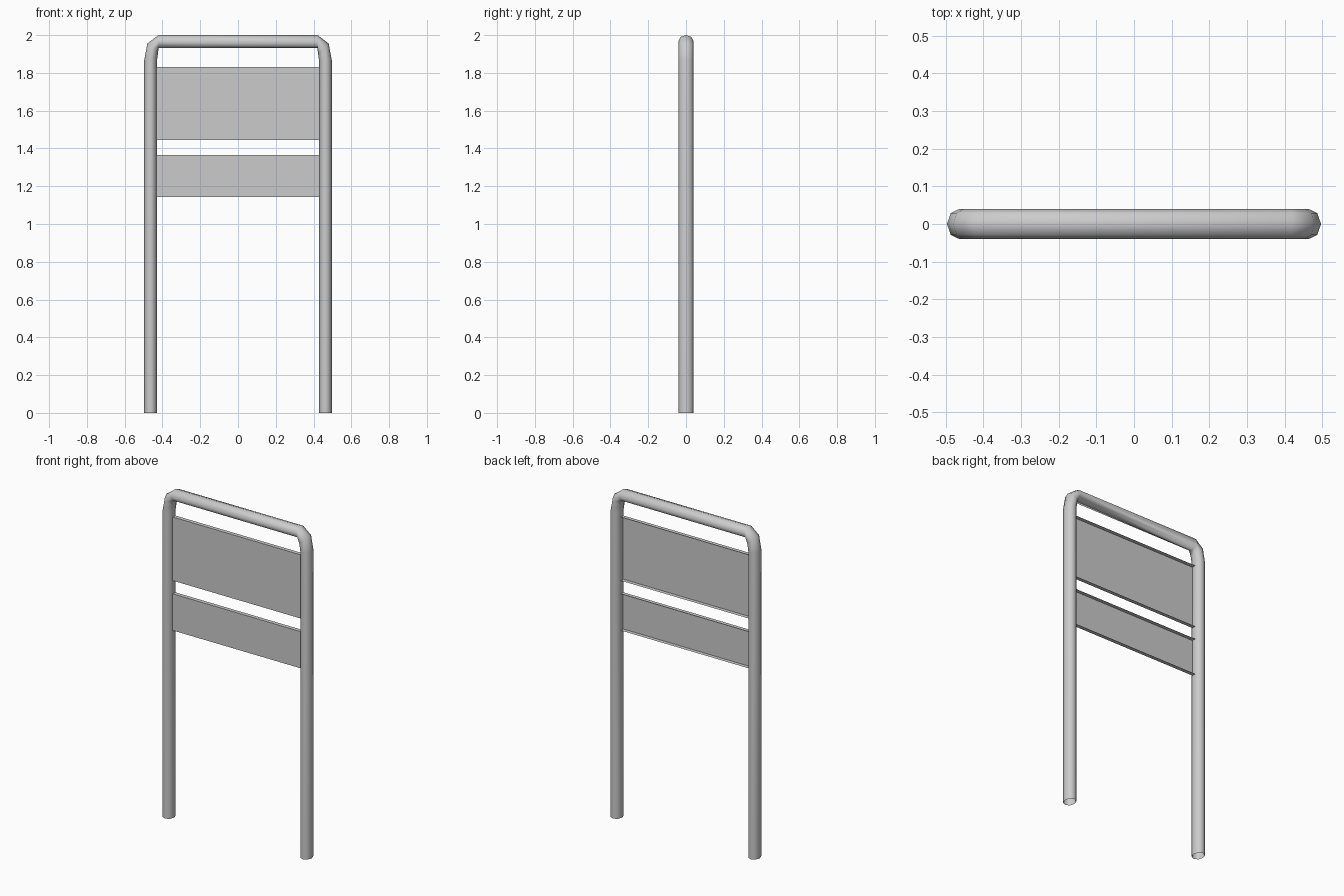
import bpy, bmesh, math

if "Cube" in bpy.data.objects:
    bpy.data.objects.remove(bpy.data.objects["Cube"])

SIDES = 8
RX, RY = 0.034, 0.0405      # tube half width and half depth


def finish(name, bm, smooth):
    bmesh.ops.recalc_face_normals(bm, faces=bm.faces)
    mesh = bpy.data.meshes.new(name)
    bm.to_mesh(mesh)
    bm.free()
    obj = bpy.data.objects.new(name, mesh)
    bpy.context.collection.objects.link(obj)
    if smooth:
        for p in mesh.polygons:
            p.use_smooth = True
    return obj


# Bent tube frame: rings of (x, z, tilt, width scale), open at the feet
right = [(0.463, 0.0, 0, 1), (0.463, 1.865, 0, 1),
         (0.452, 1.928, 45, 1.16), (0.42, 1.9665, 90, 1)]
left = [(-x, z, 180 - t, s) for x, z, t, s in reversed(right)]
bm = bmesh.new()
rings = []
for x, z, tilt, s in right + left:
    t = math.radians(tilt)
    ring = []
    for i in range(SIDES):
        a = 2 * math.pi * i / SIDES
        r = RX * s * math.cos(a)
        ring.append(bm.verts.new((x + r * math.cos(t), RY * math.sin(a),
                                  z + r * math.sin(t))))
    rings.append(ring)
for a, b in zip(rings, rings[1:]):
    for i in range(SIDES):
        j = (i + 1) % SIDES
        bm.faces.new((a[i], a[j], b[j], b[i]))
finish("tube_frame", bm, True)


# Folded sheet panels: front sheet with top and bottom flanges turned back
def panel(name, z0, z1, half=0.431, depth=0.012):
    bm = bmesh.new()
    profile = [(depth, z0), (-depth, z0), (-depth, z1), (depth, z1)]
    cols = [[bm.verts.new((x, y, z)) for y, z in profile] for x in (-half, half)]
    for i in range(3):
        bm.faces.new((cols[0][i], cols[1][i], cols[1][i + 1], cols[0][i + 1]))
    finish(name, bm, False)


panel("upper_panel", 1.445, 1.832)
panel("lower_panel", 1.142, 1.365)
